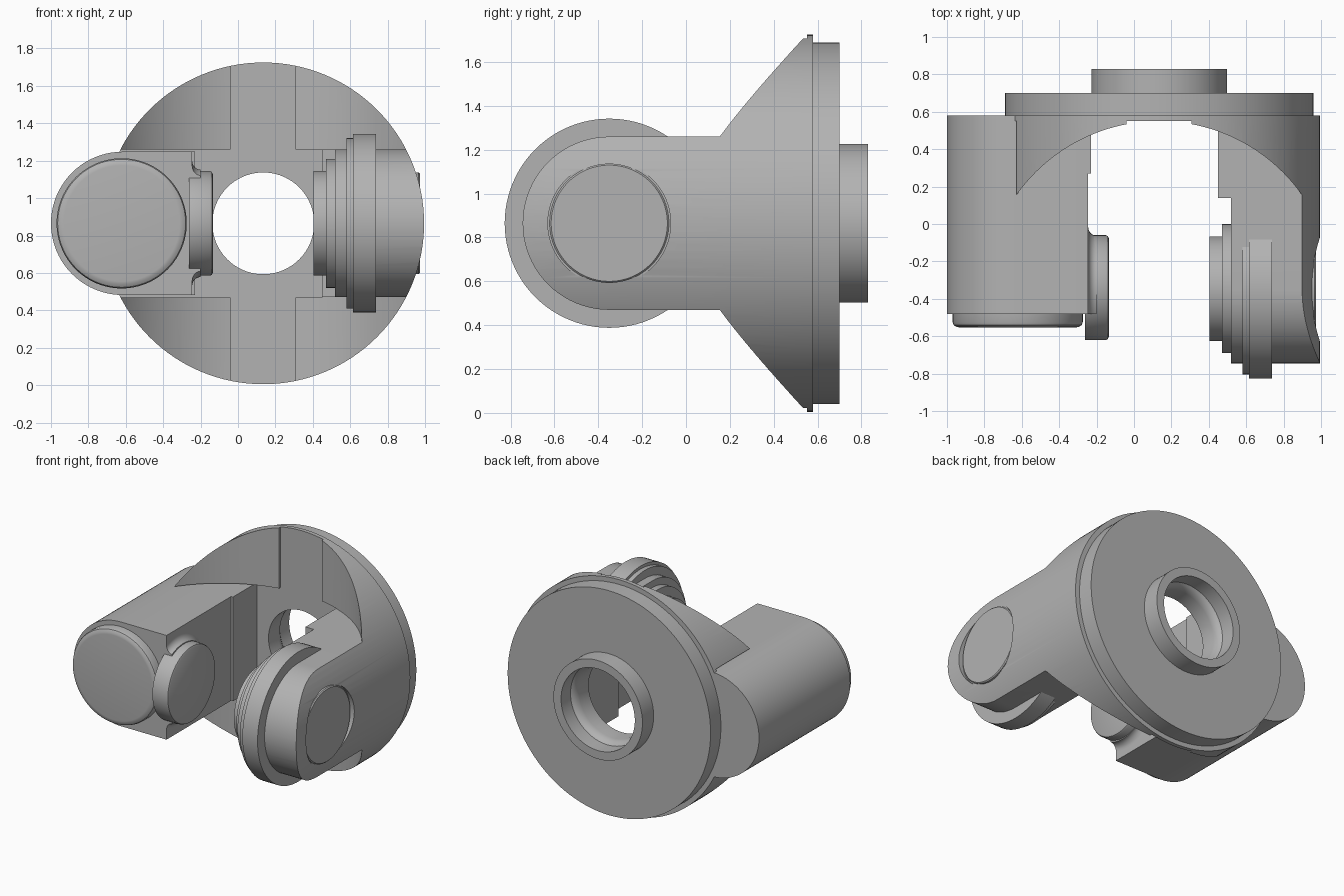
import bpy, bmesh, math
from mathutils import Vector

if "Cube" in bpy.data.objects:
    bpy.data.objects.remove(bpy.data.objects["Cube"])

CX, CZ = 0.135, 0.865      # flange axis
PIN_Y = -0.35              # pivot pin axis
ARM = 0.395                # half height of the arms

metal = bpy.data.materials.new("plain_grey")
metal.use_nodes = True
grey = (0.45, 0.45, 0.45, 1)
metal.diffuse_color = grey
metal.node_tree.nodes["Principled BSDF"].inputs["Base Color"].default_value = grey


def finish(name, bm):
    bmesh.ops.recalc_face_normals(bm, faces=bm.faces)
    mesh = bpy.data.meshes.new(name)
    bm.to_mesh(mesh)
    bm.free()
    obj = bpy.data.objects.new(name, mesh)
    bpy.context.collection.objects.link(obj)
    mesh.materials.append(metal)
    return obj


def lathe(name, axis, center, profile, segs=96):
    """Closed solid turned around an axis; profile is (position, radius)."""
    bm = bmesh.new()
    u, v = [i for i in range(3) if i != axis]
    rings = []
    for pos, rad in profile:
        ring = []
        for k in range(segs):
            a = math.tau * k / segs
            p = Vector(center)
            p[axis] = pos
            p[u] += rad * math.cos(a)
            p[v] += rad * math.sin(a)
            ring.append(bm.verts.new(p))
        rings.append(ring)
    for r, s in zip(rings, rings[1:]):
        for k in range(segs):
            n = (k + 1) % segs
            bm.faces.new((r[k], r[n], s[n], s[k]))
    bm.faces.new(rings[0])
    bm.faces.new(rings[-1])
    return finish(name, bm)


def prism(name, axis, outline, lo, hi):
    """Outline on the other two axes, extruded along the given axis."""
    bm = bmesh.new()
    pts = []
    for a, b in outline:
        p = [a, b]
        p.insert(axis, lo)
        pts.append(bm.verts.new(p))
    face = bm.faces.new(pts)
    out = bmesh.ops.extrude_face_region(bm, geom=[face])
    step = Vector((0, 0, 0))
    step[axis] = hi - lo
    bmesh.ops.translate(bm, vec=step, verts=[g for g in out["geom"] if isinstance(g, bmesh.types.BMVert)])
    return finish(name, bm)


def box(name, x0, x1, y0, y1, z0, z1):
    return prism(name, 2, [(x0, y0), (x1, y0), (x1, y1), (x0, y1)], z0, z1)


def combine(target, tool, mode="DIFFERENCE"):
    mod = target.modifiers.new("bool", "BOOLEAN")
    mod.operation, mod.solver, mod.object = mode, "EXACT", tool
    bpy.context.view_layer.objects.active = target
    bpy.ops.object.modifier_apply(modifier=mod.name)
    bpy.data.objects.remove(tool)


def half_circle(cx, cy, r, n=40):
    """Points from top to bottom bulging towards the negative first axis."""
    return [(cx - r * math.sin(math.pi * k / n), cy + r * math.cos(math.pi * k / n)) for k in range(n + 1)]


# Yoke: round flange, rim, back plate and hub turned as one piece
yoke = lathe("yoke_flange", 1, (CX, 0, CZ),
             [(-0.8, 0.86), (0.58, 0.86), (0.58, 0.825), (0.7, 0.825), (0.7, 0.362), (0.83, 0.362)], 128)

# Curved clearance above and below the arms
for lo, hi in ((CZ + ARM, 2.2), (-0.5, CZ - ARM)):
    combine(yoke, lathe("clearance", 2, (CX, -0.385, 0), [(lo, 0.935), (hi, 0.935)], 128))

# Space between the arms and the shallow vertical slot
combine(yoke, box("gap", -1.5, 0.45, -1.5, 0.55, CZ - ARM - 0.001, CZ + ARM + 0.001))
combine(yoke, box("gap_step", 0.3, 0.518, -1.5, 0.14, -0.2, 2))
combine(yoke, box("slot", -0.04, 0.308, -1.5, 0.551, -0.2, 2))

# Rounded end of the left arm
notch = [(PIN_Y, 2), (-2, 2), (-2, -1), (PIN_Y, -1)] + half_circle(PIN_Y, CZ, ARM)[::-1]
combine(yoke, prism("arm_end", 0, notch, 0.3, 1.5))

# Bore through the hub with an eased rear mouth
combine(yoke, lathe("bore", 1, (CX, 0, CZ),
                    [(0.4, 0.272), (0.66, 0.272), (0.69, 0.277), (0.71, 0.29), (0.72, 0.3), (1, 0.3)]))

# Flat round seat on the outside of the left arm
combine(yoke, lathe("seat", 0, (0, PIN_Y, CZ), [(0.96, 0.28), (1.2, 0.28)]))
lathe("left_pin_end", 0, (0, PIN_Y, CZ), [(0.85, 0.272), (0.965, 0.272), (0.972, 0.265)])

# Right arm: half round block running to the flange
block = [(-0.245, CZ + 0.383)] + half_circle(-0.617, CZ, 0.383) + [(-0.245, CZ - 0.383)]
combine(yoke, prism("right_arm", 1, block, -0.48, 0.58), "UNION")
box("right_arm_step", -0.3, -0.23, 0.27, 0.56, CZ - 0.383, CZ + 0.383)

# Round cap on the front of the right arm
lathe("right_arm_cap", 1, (-0.622, 0, CZ),
      [(-0.45, 0.348), (-0.525, 0.348), (-0.541, 0.342), (-0.551, 0.325), (-0.553, 0.31)])

# Small bearing pad on the inside of the right arm, with a flared root
flare = [(-0.245 + 0.045 * (1 - math.cos(t)), 0.335 - 0.048 * math.sin(t))
         for t in [math.pi / 2 * k / 8 for k in range(9)]]
pad = lathe("pad_flare", 0, (0, PIN_Y, CZ), [(-0.27, 0.335)] + flare)
combine(pad, box("pad_trim", -0.5, 0, -1, -0.48, 0, 2))
pad.name = "bearing_pad_flare"
lathe("bearing_pad", 0, (0, PIN_Y + 0.01, CZ),
      [(-0.262, 0.28), (-0.15, 0.28), (-0.14, 0.275), (-0.135, 0.265)])

# Stepped bearing rings on the left arm
lathe("bearing_rings", 0, (0, PIN_Y + 0.004, CZ),
      [(0.405, 0.28), (0.47, 0.28), (0.47, 0.345), (0.53, 0.345)])
lathe("bearing_collar", 0, (0, PIN_Y, CZ),
      [(0.58, 0.455), (0.615, 0.455), (0.615, 0.477), (0.738, 0.477)])

# Smooth turned surfaces with sharp edges kept
for obj in bpy.context.scene.objects:
    obj.select_set(obj.type == "MESH" and metal.name in obj.data.materials)
bpy.ops.object.shade_smooth_by_angle(angle=math.radians(30))
